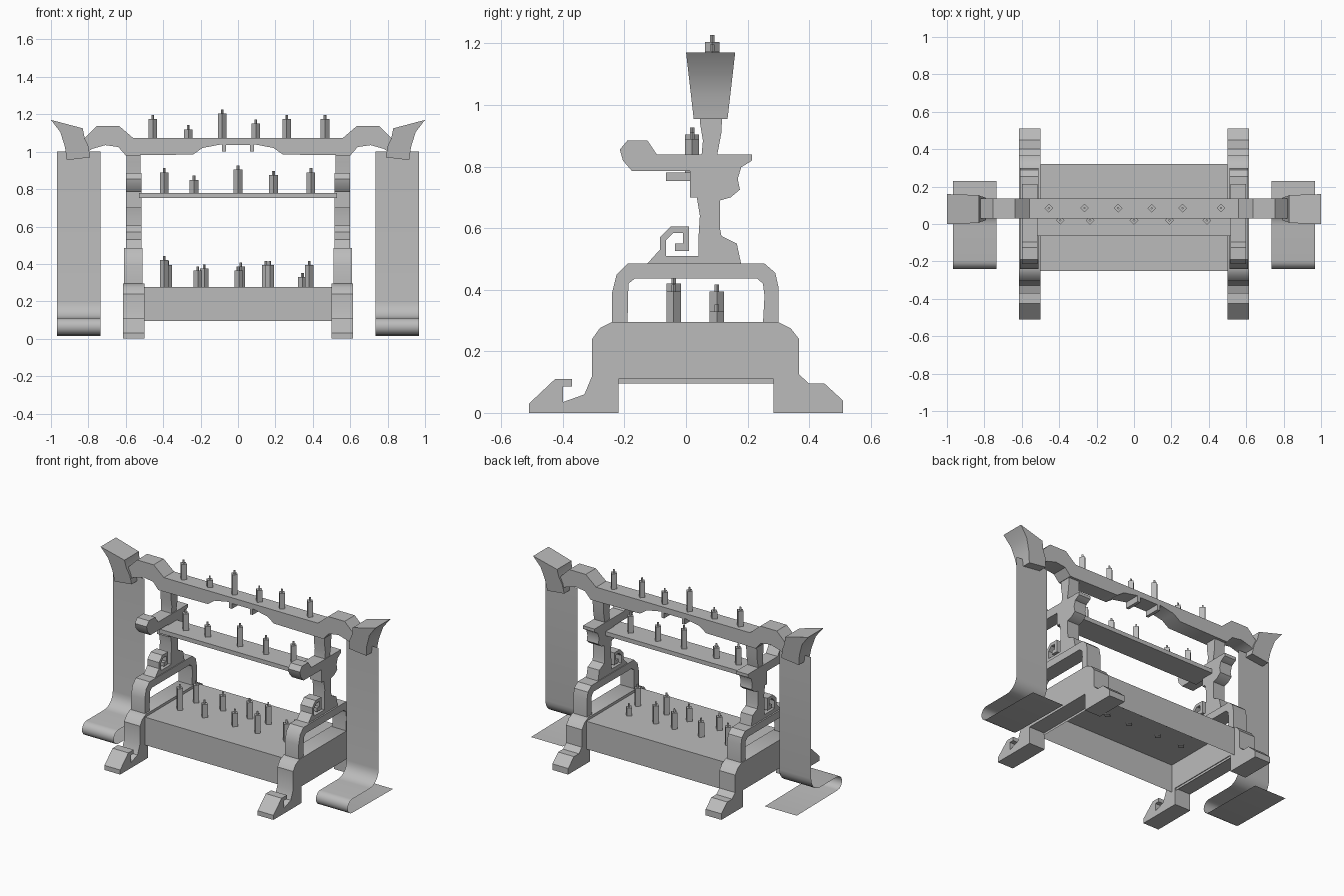
import bpy, bmesh, math
from mathutils import Matrix

cube = bpy.data.objects.get("Cube")
if cube:
    bpy.data.objects.remove(cube, do_unlink=True)

GREY = (0.5, 0.5, 0.5, 1)
stone = bpy.data.materials.new("plain_grey")
stone.use_nodes = True
stone.diffuse_color = GREY
stone.node_tree.nodes["Principled BSDF"].inputs["Base Color"].default_value = GREY


def finish(name, bm, angle=35, fix_normals=True):
    """Turn a bmesh into a named object with smooth shading and sharp edges."""
    if fix_normals:
        bmesh.ops.recalc_face_normals(bm, faces=bm.faces[:])
    mesh = bpy.data.meshes.new(name)
    bm.to_mesh(mesh)
    bm.free()
    mesh.shade_smooth()
    mesh.set_sharp_from_angle(angle=math.radians(angle))
    mesh.materials.append(stone)
    obj = bpy.data.objects.new(name, mesh)
    bpy.context.collection.objects.link(obj)
    return obj


def prism(name, profile, start, end, place):
    """Extrude a closed profile from start to end; place maps (a, b, depth) to a point."""
    bm = bmesh.new()
    near = [bm.verts.new(place(a, b, start)) for a, b in profile]
    far = [bm.verts.new(place(a, b, end)) for a, b in profile]
    bm.faces.new(near)
    bm.faces.new(far[::-1])
    for i in range(len(near)):
        j = (i + 1) % len(near)
        bm.faces.new((near[j], near[i], far[i], far[j]))
    return finish(name, bm)


def box(name, x, y, z, open_bottom=False):
    bm = bmesh.new()
    size = [hi - lo for lo, hi in (x, y, z)]
    middle = [(hi + lo) / 2 for lo, hi in (x, y, z)]
    matrix = Matrix.Translation(middle) @ Matrix.Diagonal((*size, 1))
    bmesh.ops.create_cube(bm, size=1, matrix=matrix)
    if open_bottom:
        low = min(bm.faces, key=lambda f: f.calc_center_median().z)
        bmesh.ops.delete(bm, geom=[low], context='FACES_ONLY')
    return finish(name, bm)


def candle(name, x, y, base, top):
    """Diamond-section candle with a thin wick."""
    bm = bmesh.new()
    for radius, low, high in ((.023, base - .005, top), (.007, top, top + .022)):
        matrix = Matrix.Translation((x, y, (low + high) / 2))
        bmesh.ops.create_cone(bm, cap_ends=True, segments=4, radius1=radius,
                              radius2=radius, depth=high - low, matrix=matrix)
    return finish(name, bm, angle=91 - 5)


# Side frame profiles as (y, z)
foot = [(-.51, 0), (-.51, .03), (-.425, .11), (-.37, .11), (-.37, .085), (-.4, .085),
        (-.4, .035), (-.33, .06), (-.305, .12), (-.305, .24), (-.28, .275), (-.24, .295),
        (.3, .295), (.34, .275), (.367, .24), (.367, .125), (.4, .095), (.45, .095),
        (.51, .04), (.51, 0), (.285, 0), (.285, .11), (-.22, .11), (-.22, 0)]
arch = [(-.24, .29), (-.24, .39), (-.225, .45), (-.19, .485), (.255, .485), (.29, .455),
        (.3, .41), (.3, .29), (.25, .29), (.255, .38), (.25, .42), (.23, .437),
        (-.165, .437), (-.187, .42), (-.19, .29)]
scroll = [(-.13, .48), (-.085, .53), (-.085, .57), (-.05, .605), (.01, .605), (.01, .525),
          (-.035, .525), (-.035, .55), (-.01, .55), (-.01, .585), (-.04, .585),
          (-.065, .56), (-.065, .51), (.04, .51), (.04, .48)]
post = [(.04, .48), (.04, .56), (.045, .64), (.035, .7), (.013, .7), (.013, .79), (.18, .8),
        (.168, .76), (.175, .725), (.145, .7), (.11, .69), (.11, .6), (.115, .575),
        (.165, .55), (.18, .48)]
arm = [(.013, .785), (-.175, .785), (-.205, .82), (-.215, .855), (-.19, .885),
       (-.125, .885), (-.095, .84), (.215, .84), (.215, .82), (.18, .798)]
neck = [(.05, .83), (.055, .885), (.045, .945), (.045, 1.03), (.12, 1.03),
        (.115, .91), (.1, .83)]
frame_parts = {
    "foot": (foot, .5, .615), "arch": (arch, .51, .61), "scroll": (scroll, .515, .6),
    "post": (post, .515, .6), "arm": (arm, .515, .6), "neck": (neck, .52, .597),
}

# Horn at each beam end, as (x, z), wider in y towards its tip
horn = [(1, 1.17), (.95, 1.105), (.925, 1.025), (.915, .955), (.79, .97), (.8, 1.03),
        (.82, 1.073), (.83, 1.125)]

# Hanging cloth path as (y, z): straight fall, forward sweep, curl, tail
cloth = [(.08, 1), (.08, .2)]
for i in range(1, 7):
    t = i * math.pi / 12
    cloth.append((-.01 + .09 * math.cos(t), .2 - .09 * math.sin(t)))
for i in range(9):
    t = i * math.pi / 8
    cloth.append((-.195 - .045 * math.sin(t), .065 + .045 * math.cos(t)))
cloth.append((.23, .015))


def make_cloth(name, side):
    bm = bmesh.new()
    rows = [[bm.verts.new((side * x, y, z)) for x in (.735, .967)] for y, z in cloth]
    for (a, b), (c, d) in zip(rows, rows[1:]):
        bm.faces.new((a, c, d, b) if side > 0 else (b, d, c, a))
    return finish(name, bm, fix_normals=False)


for label, side in (("left", 1), ("right", -1)):
    for part, (profile, inner, outer) in frame_parts.items():
        prism(f"{label}_{part}", profile, inner, outer,
              lambda y, z, depth: (side * depth, y, z))
    prism(f"{label}_horn", horn, -1, 1,
          lambda x, z, d: (side * x, .08 + d * (.055 + .115 * (z - .955)), z))
    make_cloth(f"{label}_cloth", side)

# Top beam: half outline as (x, z), mirrored
half_beam = [(0, 1.073), (.56, 1.073), (.635, 1.137), (.755, 1.137), (.82, 1.073),
             (.82, .99), (.78, 1.015), (.71, 1.035), (.64, 1.025), (.6, .98), (.24, .985),
             (.19, 1.02), (.085, 1.04), (.085, 1), (.065, 1), (.065, 1.035), (0, 1.035)]
beam = half_beam + [(-x, z) for x, z in half_beam[-2:0:-1]]
prism("top_beam", beam, .03, .135, lambda x, z, depth: (x, depth, z))

# Shelf and hollow platform
box("middle_shelf", (-.53, .53), (-.065, .1), (.753, .78))
box("platform", (-.505, .505), (-.25, .32), (.095, .278), open_bottom=True)

# Candle rows: y, base, then (x, top) pairs
rows = {
    "top_candle": (.085, 1.073, [(-.455, 1.175), (-.265, 1.12), (-.085, 1.205),
                                 (.095, 1.15), (.26, 1.175), (.465, 1.175)]),
    "shelf_candle": (.02, .78, [(-.395, .89), (-.235, .85), (0, .905), (.19, .875),
                                (.39, .89)]),
    "front_candle": (-.04, .278, [(-.395, .42), (-.215, .365), (.005, .365), (.17, .395),
                                  (.38, .395)]),
    "back_candle": (.1, .278, [(-.375, .395), (-.18, .375), (.015, .385), (.15, .395),
                               (.345, .33)]),
}
for name, (y, base, spots) in rows.items():
    for number, (x, top) in enumerate(spots, start=1):
        candle(f"{name}_{number}", x, y, base, top)
